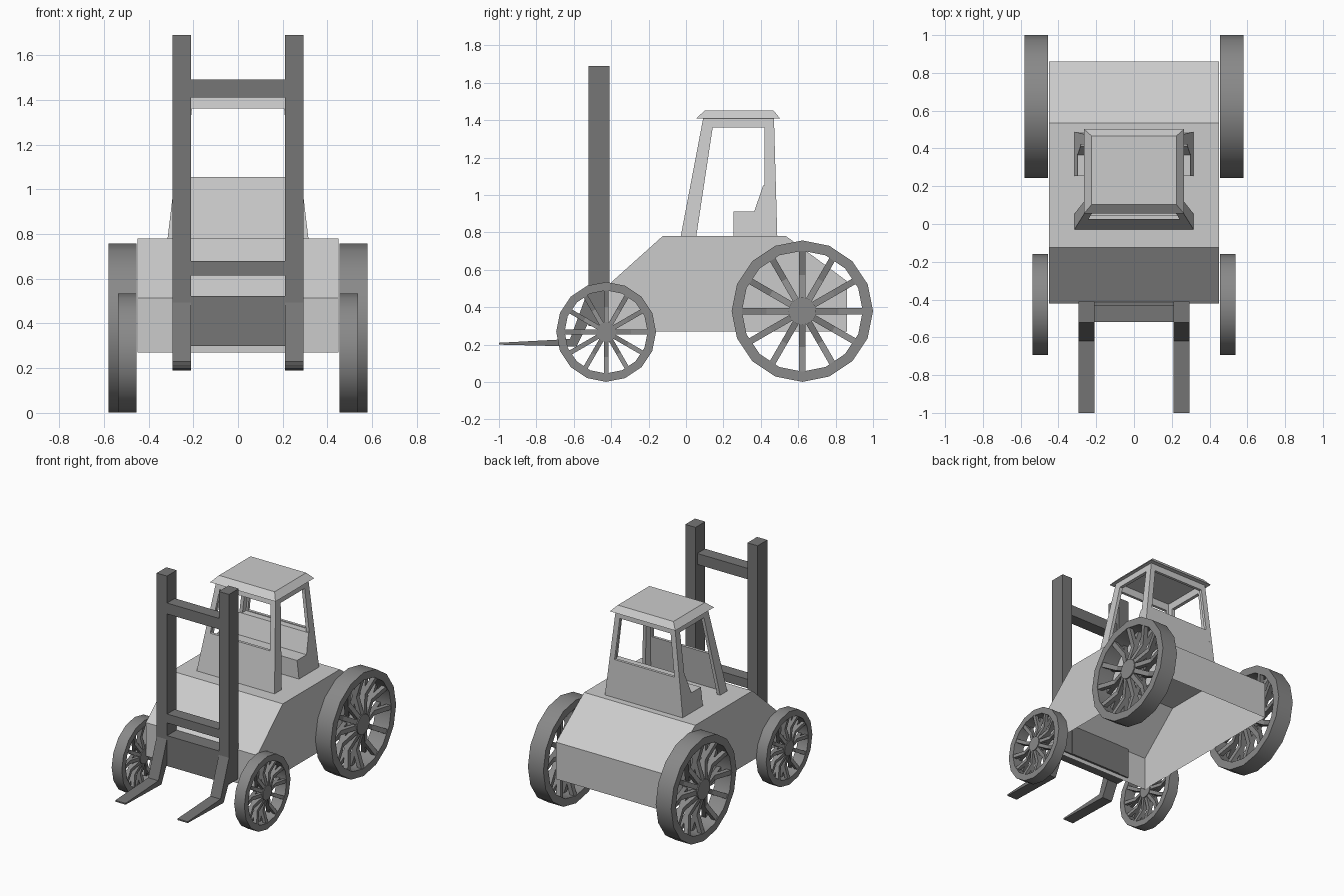
import bpy, bmesh
from math import sin, cos, pi

if "Cube" in bpy.data.objects:
    bpy.data.objects.remove(bpy.data.objects["Cube"])


def grey(name, v):
    m = bpy.data.materials.new(name)
    m.diffuse_color = (v, v, v, 1)
    m.use_nodes = True
    m.node_tree.nodes["Principled BSDF"].inputs["Base Color"].default_value = m.diffuse_color
    return m


BODY, DARK, WHEEL = grey("body_grey", .53), grey("mast_grey", .18), grey("wheel_grey", .25)


def finish(bm, name, mat=None):
    me = bpy.data.meshes.new(name)
    bm.to_mesh(me)
    bm.free()
    if mat:
        me.materials.append(mat)
    ob = bpy.data.objects.new(name, me)
    bpy.context.collection.objects.link(ob)
    return ob


def loft(name, *pairs, mat=None, open_bottom=False):
    """One object made of solids, each spanned between two matching outlines."""
    bm = bmesh.new()
    for a, b in pairs:
        va = [bm.verts.new(p) for p in a]
        vb = [bm.verts.new(p) for p in b]
        n = len(va)
        bm.faces.new(va)
        bm.faces.new(vb)
        for i in range(n):
            j = (i + 1) % n
            bm.faces.new((va[i], va[j], vb[j], vb[i]))
    bmesh.ops.recalc_face_normals(bm, faces=bm.faces[:])
    if open_bottom:
        low = [f for f in bm.faces if f.normal.z < -0.9]
        bmesh.ops.delete(bm, geom=low, context='FACES')
    return finish(bm, name, mat)


def side(profile, x0, x1):
    """Outline in (y, z) spanned from x0 to x1."""
    return [(x0, y, z) for y, z in profile], [(x1, y, z) for y, z in profile]


def box(x0, x1, y0, y1, z0, z1):
    return side([(y0, z0), (y1, z0), (y1, z1), (y0, z1)], x0, x1)


def shift(pts, dx, dy):
    return pts, [(x + dx, y + dy, z) for x, y, z in pts]


# Body: sloped hood and tail, open underneath
loft("body", side([(-.42, .27), (-.42, .515), (-.125, .78), (.535, .78),
                   (.86, .54), (.86, .27)], -.45, .45), mat=BODY, open_bottom=True)


# Cab: tapered walls given as functions of height
def half_w(z): return .315 - .119 * (z - .78)
def front_y(z): return -.028 + .19 * (z - .78)
def rear_y(z): return .488 - .028 * (z - .78)


B, S, H, T = .78, 1.055, 1.362, 1.41      # base, sill, header, top heights
parts = []
for s in (1, -1):
    def wall(pts):
        return shift([(s * half_w(z), y, z) for y, z in pts], -s * .025, 0)
    parts += [wall([(front_y(B), B), (.055, B), (.15, T), (front_y(T), T)]),
              wall([(.42, B), (rear_y(B), B), (rear_y(T), T), (.42, T)]),
              wall([(.142, H), (.42, H), (.42, T), (.15, T)])]
for fy, d in ((front_y, .02), (rear_y, -.02)):
    for z0, z1 in ((B, S), (H, T)):       # lower panel and header
        parts.append(shift([(x * half_w(z), fy(z), z) for x, z in
                            ((-1, z0), (1, z0), (1, z1), (-1, z1))], 0, d))
    for s in (1, -1):                     # corner posts
        parts.append(shift([(s * (half_w(z) - k), fy(z), z) for k, z in
                            ((0, S), (.04, S), (.04, H), (0, H))], 0, d))
loft("cab_frame", *parts)

# Roof with bevelled rim
loft("cab_roof",
     ([(-.265, .055, T), (.265, .055, T), (.265, .502, T), (-.265, .502, T)],
      [(-.225, .102, 1.453), (.225, .102, 1.453), (.225, .467, 1.453), (-.225, .467, 1.453)]))

# Bench seat filling the cab width
seat = [(.255, .78), (.255, .912), (.365, .912), (.412, 1.05), (.475, 1.05), (.48, .78)]
loft("seat", ([(-half_w(z), y, z) for y, z in seat], [(half_w(z), y, z) for y, z in seat]))

# Lift mast: uprights, crossbars and lower plate
loft("mast",
     *[box(s * .21, s * .293, -.522, -.41, .30, 1.69) for s in (1, -1)],
     box(-.21, .21, -.52, -.43, 1.412, 1.492),
     box(-.21, .21, -.52, -.43, .615, .68),
     box(-.21, .21, -.52, -.405, .30, .522), mat=DARK)

# Forks
fork = [(-.52, .50), (-.62, .23), (-1.0, .21), (-1.0, .20), (-.585, .19), (-.52, .32)]
loft("forks", *[side(fork, s * .21, s * .293) for s in (1, -1)], mat=DARK)


# Wheels: rim, hub and crossed spokes
def circle(x, y, z, r, n):
    return [(x, y + r * sin(2 * pi * i / n), z + r * cos(2 * pi * i / n)) for i in range(n)]


def smooth(ob):
    bpy.ops.object.select_all(action='DESELECT')
    ob.select_set(True)
    bpy.context.view_layer.objects.active = ob
    bpy.ops.object.shade_smooth_by_angle()


def wheel(name, s, y, z, r, r_in, r_hub, x0, x1, spoke):
    n, solids = 16, []
    bm = bmesh.new()
    v = [[bm.verts.new(p) for p in circle(s * x, y, z, q, n)]
         for x in (x0, x1) for q in (r, r_in)]
    for a, b in ((0, 1), (1, 3), (3, 2), (2, 0)):
        for i in range(n):
            j = (i + 1) % n
            bm.faces.new((v[a][i], v[a][j], v[b][j], v[b][i]))
    bmesh.ops.recalc_face_normals(bm, faces=bm.faces[:])
    smooth(finish(bm, name + "_rim", WHEEL))

    smooth(loft(name + "_hub", (circle(s * x0, y, z, r_hub, n),
                                circle(s * x1, y, z, r_hub, n)), mat=WHEEL))
    # each spoke runs from one end of the hub to the opposite rim edge
    w, mid, off = spoke / 2, (x0 + x1) / 2, (x1 - x0) / 2 - spoke * .6
    for e in (1, -1):
        for k in range(12):
            c, d = cos(k * pi / 6), sin(k * pi / 6)
            def end(q, x):
                return [(s * (x + i * w), y + q * d + j * w * c, z + q * c - j * w * d)
                        for i, j in ((-1, -1), (1, -1), (1, 1), (-1, 1))]
            solids.append((end(r_hub * .8, mid + e * off), end(r_in * 1.01, mid - e * off)))
    loft(name + "_spokes", *solids, mat=WHEEL)


for s, tag in ((1, "right"), (-1, "left")):
    wheel("rear_wheel_" + tag, s, .622, .379, .378, .323, .073, .455, .58, .034)
    wheel("front_wheel_" + tag, s, -.427, .268, .267, .222, .053, .455, .537, .025)
